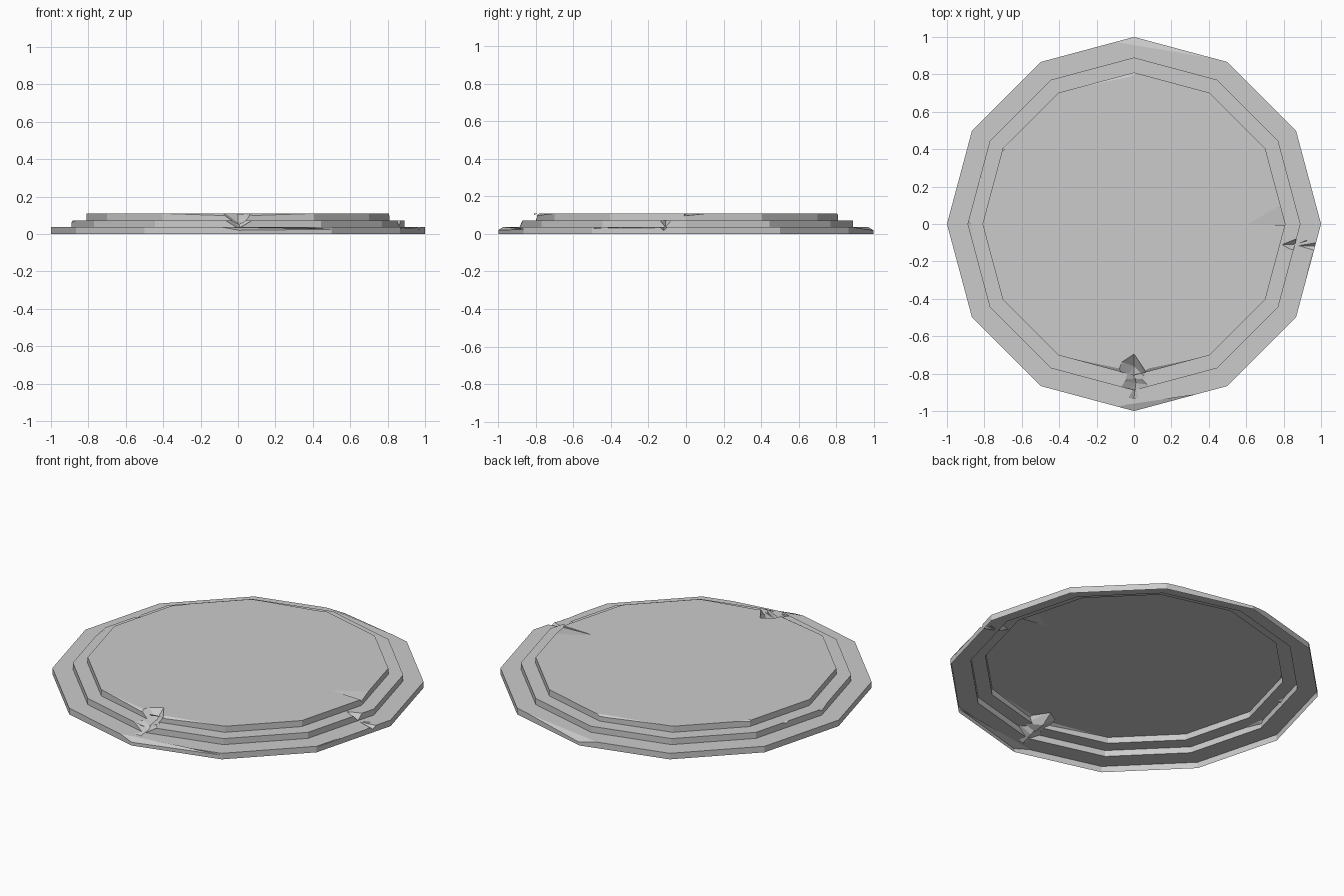
import bpy, bmesh
from math import cos, sin, pi

if "Cube" in bpy.data.objects:
    bpy.data.objects.remove(bpy.data.objects["Cube"])

SIDES = 12
H = 0.108
# stepped profile: radius, height
PROFILE = [(1.0, 0), (1.0, H / 3), (0.89, H / 3), (0.89, 2 * H / 3), (0.81, 2 * H / 3), (0.81, H)]


def add_object(name, bm):
    bmesh.ops.recalc_face_normals(bm, faces=bm.faces)
    me = bpy.data.meshes.new(name)
    bm.to_mesh(me)
    bm.free()
    ob = bpy.data.objects.new(name, me)
    bpy.context.collection.objects.link(ob)
    return ob


# stepped twelve-sided platform
bm = bmesh.new()
rings = [[bm.verts.new((r * cos(2 * pi * i / SIDES), r * sin(2 * pi * i / SIDES), z))
          for i in range(SIDES)] for r, z in PROFILE]
for a, b in zip(rings, rings[1:]):
    for i in range(SIDES):
        j = (i + 1) % SIDES
        bm.faces.new((a[i], a[j], b[j], b[i]))
bm.faces.new(rings[-1])
bm.faces.new(rings[0][::-1])
platform = add_object("stepped_platform", bm)

cutters = []


def chip(*pts):
    """Convex stone chip to cut away."""
    bm = bmesh.new()
    for p in pts:
        bm.verts.new(p)
    res = bmesh.ops.convex_hull(bm, input=bm.verts)
    loose = [v for v in bm.verts if not v.link_faces]
    bmesh.ops.delete(bm, geom=loose, context='VERTS')
    ob = add_object("chip_cutter", bm)
    ob.hide_render = True
    mod = platform.modifiers.new("chip", 'BOOLEAN')
    mod.operation = 'DIFFERENCE'
    mod.solver = 'EXACT'
    mod.object = ob
    cutters.append(ob)


def edge_chip(a, mid, b, out=0.06):
    """Long sliver off an edge: end points a, b and deepest point mid."""
    push = lambda p, z: (p[0] * (1 + out), p[1] * (1 + out), p[2] + z)
    chip(a, mid, b, push(mid, 0.03), push(mid, -0.028), push(a, 0.004), push(b, 0.004))


# front notch through the top and middle steps
chip((-0.075, -0.735, 0.115), (0.0, -0.69, 0.112), (0.065, -0.785, 0.115), (-0.1, -0.81, 0.115),
     (0.0, -0.76, 0.06), (-0.05, -0.83, 0.075), (0.07, -0.83, 0.075), (0.0, -0.83, 0.05))
chip((-0.06, -0.84, 0.078), (0.0, -0.78, 0.078), (0.085, -0.86, 0.08), (0.07, -0.93, 0.06),
     (-0.08, -0.93, 0.06), (0.01, -0.85, 0.038), (0.0, -0.93, 0.022))
# front lower rim
edge_chip((-0.09, -0.975, 0.037), (0.06, -0.955, 0.037), (0.5, -0.866, 0.025))
# right notch
chip((0.78, -0.11, 0.078), (0.89, -0.065, 0.08), (0.83, -0.14, 0.08), (0.92, -0.14, 0.06),
     (0.85, -0.11, 0.04), (0.93, -0.09, 0.03))
chip((0.86, -0.115, 0.04), (0.98, -0.09, 0.045), (0.99, -0.16, 0.045), (1.0, -0.12, 0.012))
# right lower rim
edge_chip((0.968, -0.12, 0.037), (0.945, -0.17, 0.037), (0.866, -0.5, 0.03))
# shallow worn corner of the top at the right
chip((0.61, 0.0, H), (0.78, 0.1, H), (0.82, -0.01, H - 0.012), (0.8, 0.0, H + 0.04), (0.85, 0.08, H))
# top step edges beside the front notch
edge_chip((-0.4, -0.705, H), (-0.08, -0.772, H), (-0.05, -0.79, H))
edge_chip((0.4, -0.705, H), (0.08, -0.772, H), (0.05, -0.79, H))
# back and left chips on the top step
edge_chip((-0.4, 0.706, H), (-0.03, 0.787, H), (0.02, 0.805, H))
edge_chip((-0.71, 0.39, H), (-0.69, 0.40, H), (-0.635, 0.475, H))
# left chips on the middle step
edge_chip((-0.89, 0.03, 0.072), (-0.87, 0.0, 0.072), (-0.863, -0.11, 0.072))
edge_chip((-0.835, 0.22, 0.072), (-0.81, 0.24, 0.072), (-0.82, 0.28, 0.072))
# back lower rim
edge_chip((-0.1, 0.973, 0.036), (0.0, 0.97, 0.036), (0.4, 0.89, 0.036))

# bake the chips, then leave the underside open
dg = bpy.context.evaluated_depsgraph_get()
dg.update()
baked = bpy.data.meshes.new_from_object(platform.evaluated_get(dg))
platform.modifiers.clear()
platform.data = baked
for c in cutters:
    bpy.data.objects.remove(c)
bm = bmesh.new()
bm.from_mesh(baked)
under = [f for f in bm.faces if f.calc_center_median().z < 1e-4 and f.normal.z < -0.9]
bmesh.ops.delete(bm, geom=under, context='FACES')
bm.to_mesh(baked)
bm.free()
